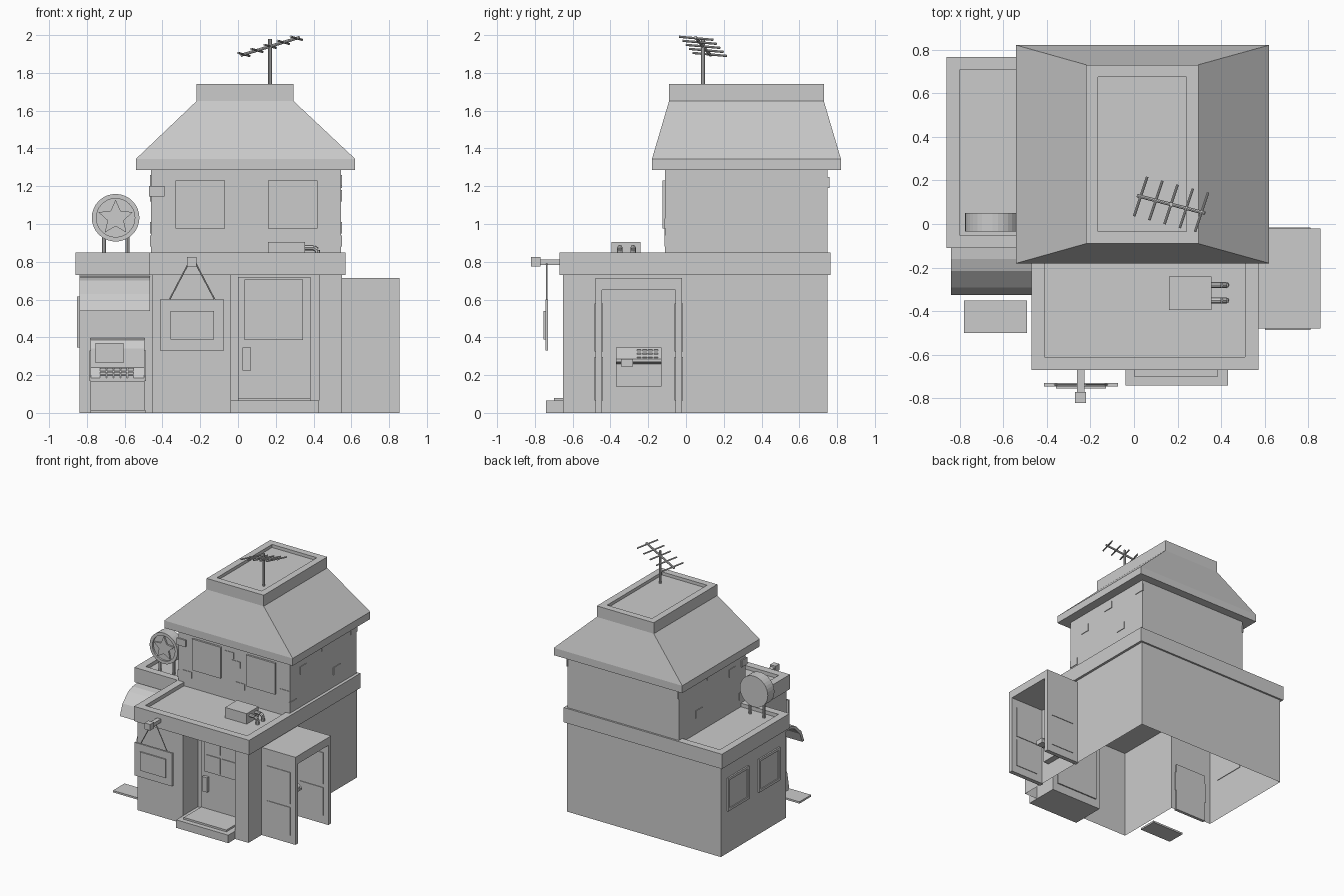
import bpy, bmesh, math
from mathutils import Vector, Matrix

if "Cube" in bpy.data.objects:
    bpy.data.objects.remove(bpy.data.objects["Cube"], do_unlink=True)

GREY = (0.6, 0.6, 0.6, 1)
mat = bpy.data.materials.new("plain_grey")
mat.use_nodes = True
mat.diffuse_color = GREY
mat.node_tree.nodes["Principled BSDF"].inputs["Base Color"].default_value = GREY


def finish(name, bm):
    bmesh.ops.recalc_face_normals(bm, faces=bm.faces)
    me = bpy.data.meshes.new(name)
    bm.to_mesh(me)
    bm.free()
    me.materials.append(mat)
    ob = bpy.data.objects.new(name, me)
    bpy.context.scene.collection.objects.link(ob)
    return ob


def sink(bm, direction, width, depth):
    """Sink the outermost face looking along direction, leaving a rim."""
    d = Vector(direction)
    bm.normal_update()
    face = max((f for f in bm.faces if f.normal.dot(d) > 0.9),
               key=lambda f: f.calc_center_median().dot(d))
    bmesh.ops.inset_region(bm, faces=[face], thickness=width, use_even_offset=True)
    new = bmesh.ops.extrude_discrete_faces(bm, faces=[face])["faces"][0]
    bmesh.ops.translate(bm, verts=new.verts, vec=-d * depth)


def prism(name, pts, axis, a, b, caps=(True, True), rim=None):
    """Extrude a 2D outline along x, y or z; rim = (direction, width, depth)."""
    def place(p, h):
        return {"x": (h, p[0], p[1]), "y": (p[0], h, p[1]), "z": (p[0], p[1], h)}[axis]
    bm = bmesh.new()
    low = [bm.verts.new(place(p, a)) for p in pts]
    top = [bm.verts.new(place(p, b)) for p in pts]
    n = len(pts)
    for i in range(n):
        j = (i + 1) % n
        bm.faces.new((low[i], low[j], top[j], top[i]))
    if caps[0]:
        bm.faces.new(low[::-1])
    if caps[1]:
        bm.faces.new(top)
    if rim:
        bmesh.ops.recalc_face_normals(bm, faces=bm.faces)
        sink(bm, *rim)
    return finish(name, bm)


def rect(x0, x1, y0, y1):
    return [(x0, y0), (x1, y0), (x1, y1), (x0, y1)]


def box(name, x, y, z, rim=None):
    return prism(name, rect(*x, *y), "z", *z, rim=rim)


def tube(name, pts, r, sides=8):
    bm = bmesh.new()
    for p, q in zip(pts, pts[1:]):
        p, q = Vector(p), Vector(q)
        m = Matrix.Translation((p + q) / 2) @ (q - p).to_track_quat("Z", "Y").to_matrix().to_4x4()
        bmesh.ops.create_cone(bm, cap_ends=True, segments=sides, radius1=r,
                              radius2=r, depth=(q - p).length, matrix=m)
    return finish(name, bm)


def ring(cx, cz, radii, n, start=0.0):
    return [(cx + radii[i % len(radii)] * math.cos(start + math.tau * i / n),
             cz + radii[i % len(radii)] * math.sin(start + math.tau * i / n)) for i in range(n)]


# Ground floor shell with the door alcove, open below
prism("ground_floor_walls",
      [(-0.84, -0.09), (-0.455, -0.09), (-0.455, -0.65), (-0.04, -0.65), (-0.04, -0.46),
       (0.43, -0.46), (0.43, -0.65), (0.55, -0.65), (0.55, 0.75), (-0.84, 0.75)],
      "z", 0, 0.73, caps=(False, False))
prism("ground_floor_ledge",
      [(-0.86, -0.11), (-0.47, -0.11), (-0.47, -0.67), (0.57, -0.67), (0.57, 0.765), (-0.86, 0.765)],
      "z", 0.73, 0.85, rim=((0, 0, 1), 0.06, 0.03))

# Upper floor
box("upper_floor_walls", (-0.46, 0.545), (-0.11, 0.75), (0.8, 1.29))
for side, x in (("right", -0.33), ("left", 0.16)):
    box("upper_window_" + side, (x, x + 0.26), (-0.125, -0.1), (0.975, 1.23))
box("corner_brick", (-0.47, -0.39), (-0.122, -0.05), (1.145, 1.2))
for i, (x, z) in enumerate([(-0.04, 1.16), (0.06, 0.93), (0.46, 0.98), (-0.42, 0.9), (0.02, 1.1)]):
    box(f"front_brick_{i}", (x, x + 0.08), (-0.114, -0.1), (z, z + 0.05))
for i, (y, z) in enumerate([(-0.114, 0.88), (0.02, 1.12), (0.3, 1.2), (0.45, 0.95), (0.674, 1.19)]):
    for side, x in (("left", 0.54), ("right", -0.465)):
        box(f"{side}_brick_{i}", (x, x + 0.01), (y, y + 0.085), (z, z + 0.06))

# Hipped roof with a sunken flat top
bm = bmesh.new()
eave, crown = rect(-0.54, 0.62, -0.18, 0.82), rect(-0.22, 0.295, -0.09, 0.73)
loops = [[bm.verts.new((*p, z)) for p in r]
         for r, z in ((eave, 1.285), (eave, 1.345), (crown, 1.65), (crown, 1.74))]
for lo, hi in zip(loops, loops[1:]):
    for i in range(4):
        j = (i + 1) % 4
        bm.faces.new((lo[i], lo[j], hi[j], hi[i]))
bm.faces.new(loops[0][::-1])
bm.faces.new(loops[-1])
sink(bm, (0, 0, 1), 0.055, 0.025)
finish("roof", bm)

# Aerial
tube("aerial_mast", [(0.17, 0.09, 1.71), (0.17, 0.09, 1.98)], 0.01)
start, end = Vector((0.015, 0.13, 1.893)), Vector((0.325, 0.05, 1.988))
tube("aerial_boom", [start, end], 0.008)
half = Vector((0.03, 0.09, -0.008))
for i in range(5):
    mid = start.lerp(end, 0.05 + 0.225 * i)
    tube(f"aerial_rod_{i}", [mid - half, mid + half], 0.006)

# Door, panes, handle and step
box("door", (0, 0.385), (-0.475, -0.45), (0.07, 0.72))
box("door_pane_frame", (0.035, 0.345), (-0.485, -0.47), (0.385, 0.705))
for x in (0.055, 0.2):
    for z in (0.4, 0.555):
        box("door_pane", (x, x + 0.128), (-0.491, -0.48), (z, z + 0.128))
box("door_handle", (0.025, 0.07), (-0.5, -0.47), (0.225, 0.345))
box("door_step", (-0.04, 0.43), (-0.74, -0.46), (0, 0.065))
box("door_mat", (0, 0.385), (-0.7, -0.47), (0.06, 0.08))

# Side windows of the wing
for name, y in (("front", 0.0), ("back", 0.4)):
    box("wing_window_" + name, (-0.852, -0.835), (y, y + 0.27), (0.345, 0.615),
        rim=((-1, 0, 0), 0.02, 0.008))

# Awning over the cash machine
prism("awning", [(-0.09, 0.725), (-0.16, 0.72), (-0.215, 0.7), (-0.29, 0.63), (-0.325, 0.54),
                 (-0.3, 0.54), (-0.27, 0.615), (-0.205, 0.68), (-0.16, 0.7), (-0.09, 0.705)],
      "x", -0.84, -0.465)

# Cash machine
prism("cash_machine", [(-0.08, 0), (-0.105, 0), (-0.105, 0.165), (-0.2, 0.165), (-0.2, 0.185),
                       (-0.155, 0.24), (-0.15, 0.34), (-0.13, 0.385), (-0.08, 0.4)],
      "x", -0.78, -0.495)
for x in (-0.787, -0.497):
    prism("machine_cheek", [(-0.08, 0.17), (-0.2, 0.17), (-0.205, 0.2), (-0.18, 0.33), (-0.08, 0.33)],
          "x", x, x + 0.01)
box("machine_screen", (-0.755, -0.605), (-0.162, -0.14), (0.265, 0.37))
for i in range(5):
    for j in range(3):
        x, y, z = -0.73 + 0.037 * i, -0.2 + 0.015 * j, 0.183 + 0.02 * j
        box("machine_key", (x, x + 0.03), (y, y + 0.012), (z, z + 0.014))
box("machine_mat", (-0.78, -0.49), (-0.5, -0.35), (0, 0.015))

# Telephone booth, open towards the side
box("booth_roof", (0.54, 0.855), (-0.48, -0.02), (0.65, 0.715))
for name, y0, y1 in (("front", -0.48, -0.445), ("back", -0.055, -0.02)):
    box(f"booth_{name}_wall", (0.54, 0.855), (y0, y1), (0, 0.65))
    for z0, z1 in ((0.065, 0.295), (0.325, 0.58)):
        box(f"booth_{name}_panel", (0.6, 0.81), (y0 - 0.005, y1 + 0.005), (z0, z1))
prism("telephone", [(0.54, 0.14), (0.6, 0.14), (0.6, 0.26), (0.67, 0.27), (0.67, 0.285), (0.6, 0.345), (0.54, 0.345)],
      "y", -0.37, -0.13)
box("telephone_handset", (0.63, 0.69), (-0.345, -0.28), (0.245, 0.285))
for i in range(4):
    for j in range(3):
        y, z = -0.26 + 0.03 * i, 0.282 + 0.02 * j
        x = 0.665 - 0.023 * j
        box("telephone_key", (x - 0.03, x), (y, y + 0.023), (z, z + 0.014))

# Hanging sign
box("sign_bracket", (-0.27, -0.22), (-0.82, -0.77), (0.775, 0.825))
box("sign_bar", (-0.262, -0.228), (-0.78, -0.66), (0.782, 0.812))
for side in (-1, 1):
    tube("sign_cord", [(-0.243 + side * 0.02, -0.737, 0.79), (-0.243 + side * 0.122, -0.737, 0.595)], 0.004, 6)
box("sign_board", (-0.413, -0.073), (-0.745, -0.73), (0.33, 0.6))
box("sign_plate", (-0.358, -0.128), (-0.755, -0.735), (0.388, 0.54))

# Round star sign on two posts
prism("round_sign", ring(-0.648, 1.033, [0.126], 32), "y", -0.035, 0.05, rim=((0, -1, 0), 0.024, 0.015))
prism("sign_star", ring(-0.648, 1.033, [0.096, 0.045], 10, math.pi / 2), "y", -0.033, -0.015)
for x in (-0.71, -0.585):
    tube("sign_post", [(x, 0.008, 0.81), (x, 0.008, 0.96)], 0.011)

# Cooling unit with two bent pipes
box("cooling_unit", (0.16, 0.355), (-0.395, -0.24), (0.82, 0.905))
for y in (-0.28, -0.35):
    tube("cooling_pipe", [(0.35, y, 0.875), (0.4, y, 0.875), (0.42, y, 0.862), (0.422, y, 0.82)], 0.014)
